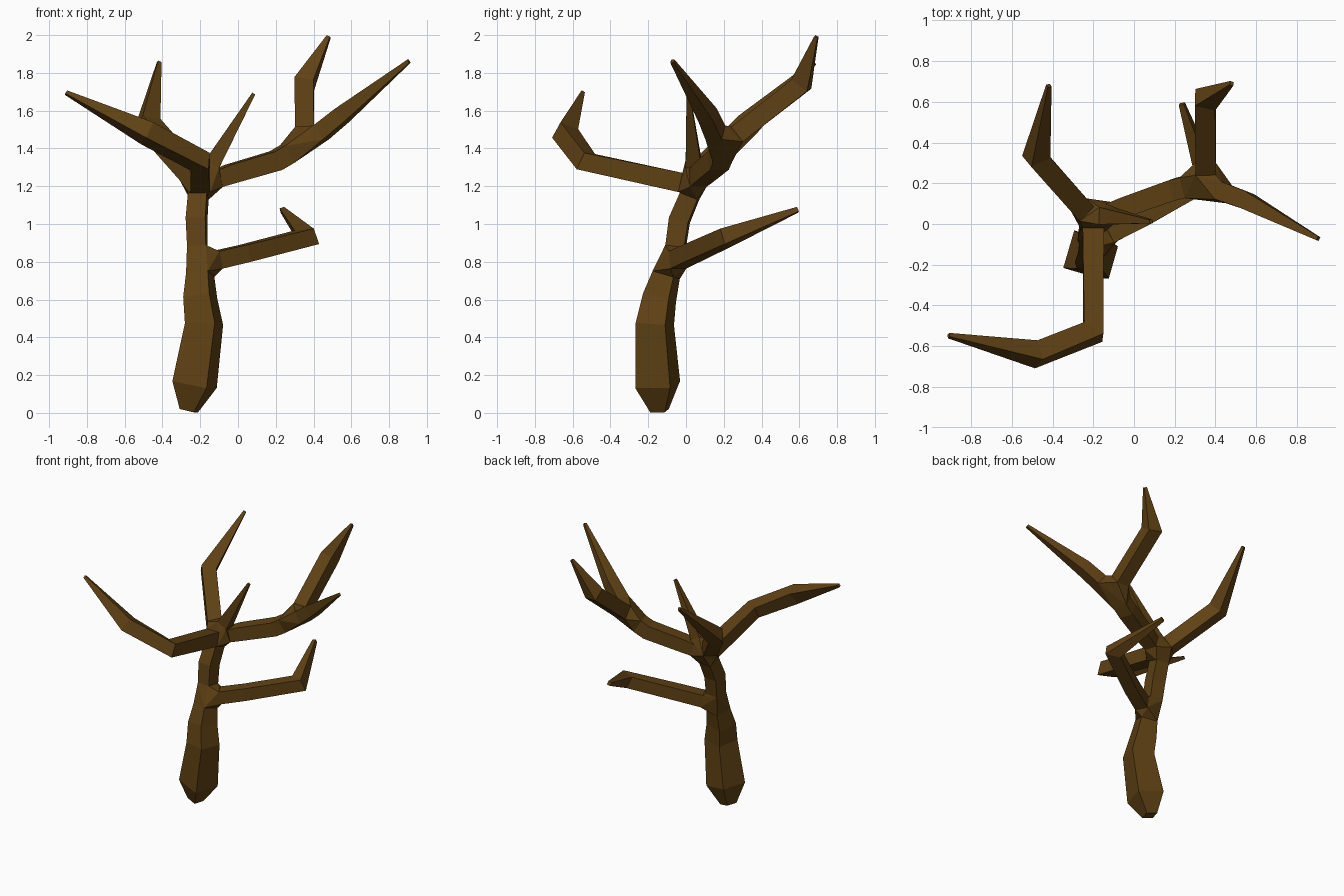
import bpy, bmesh
from mathutils import Vector

if "Cube" in bpy.data.objects:
    bpy.data.objects.remove(bpy.data.objects["Cube"])

bark = bpy.data.materials.new("brown bark")
bark.diffuse_color = (0.115, 0.053, 0.007, 1.0)
bark.use_nodes = True
bark.node_tree.nodes["Principled BSDF"].inputs["Base Color"].default_value = bark.diffuse_color


def finish(bm, name):
    bmesh.ops.recalc_face_normals(bm, faces=bm.faces[:])
    mesh = bpy.data.meshes.new(name)
    bm.to_mesh(mesh)
    bm.free()
    mesh.materials.append(bark)
    bpy.context.collection.objects.link(bpy.data.objects.new(name, mesh))


def limb(name, nodes, up=(0, 0, 1), cap_start=False, cap_end=True):
    """Sweep a mitred square section along nodes (x, y, z, half width)."""
    pts = [Vector(n[:3]) for n in nodes]
    dirs = [(b - a).normalized() for a, b in zip(pts, pts[1:])]
    up = Vector(up)
    rings = []
    for i, p in enumerate(pts):
        d1, d2 = dirs[max(i - 1, 0)], dirs[min(i, len(dirs) - 1)]
        t = (d1 + d2).normalized()
        up = (up - t * up.dot(t)).normalized()
        side = t.cross(up)
        bend = d2 - d1
        stretch = min(1 / t.dot(d1), 1.4) - 1
        ring = []
        for s, u in ((1, 1), (-1, 1), (-1, -1), (1, -1)):
            o = (side * s + up * u) * nodes[i][3]
            if bend.length > 0.01:
                b = bend.normalized()
                o += b * o.dot(b) * stretch
            ring.append(p + o)
        rings.append(ring)
    bm = bmesh.new()
    vs = [[bm.verts.new(c) for c in r] for r in rings]
    for a, b in zip(vs, vs[1:]):
        for k in range(4):
            j = (k + 1) % 4
            bm.faces.new((a[k], a[j], b[j], b[k]))
    if cap_start:
        bm.faces.new(vs[0])
    if cap_end:
        bm.faces.new(vs[-1])
    finish(bm, name)
    return rings


def knot(name, *rings):
    """Convex knuckle of wood joining the ends of several limbs."""
    bm = bmesh.new()
    for r in rings:
        for c in r:
            bm.verts.new(c)
    res = bmesh.ops.convex_hull(bm, input=bm.verts[:])
    loose = {v for v in res["geom_interior"] if isinstance(v, bmesh.types.BMVert)}
    loose |= {v for v in bm.verts if not v.link_faces}
    bmesh.ops.delete(bm, geom=list(loose), context='VERTS')
    finish(bm, name)


# Trunk
lower = limb("lower_trunk", [
    (-0.26, -0.14, 0.012, 0.04), (-0.23, -0.15, 0.15, 0.096),
    (-0.18, -0.165, 0.47, 0.081), (-0.20, -0.14, 0.61, 0.072),
    (-0.20, -0.105, 0.73, 0.06)],
    up=(0.28, 0.96, 0), cap_start=True, cap_end=False)
upper = limb("upper_trunk", [
    (-0.215, -0.055, 0.88, 0.05), (-0.22, -0.035, 1.02, 0.052),
    (-0.21, 0.02, 1.15, 0.05)], up=(0.1, 1, 0), cap_end=False)

# Low branch
low = limb("low_branch", [
    (-0.11, -0.045, 0.81, 0.047), (0.04, 0.03, 0.845, 0.046),
    (0.365, 0.215, 0.93, 0.044), (0.235, 0.59, 1.075, 0.013)])

# Crown branches
front = limb("front_left_branch", [
    (-0.20, -0.03, 1.22, 0.052), (-0.20, -0.53, 1.33, 0.047),
    (-0.48, -0.64, 1.48, 0.05), (-0.91, -0.548, 1.695, 0.01)])
back = limb("back_left_branch", [
    (-0.25, 0.07, 1.27, 0.05), (-0.48, 0.33, 1.53, 0.05),
    (-0.418, 0.68, 1.855, 0.01)])
spike = limb("crown_spike", [
    (-0.135, 0.04, 1.32, 0.042), (0.083, 0.012, 1.69, 0.009)], up=(0, 1, 0))
right = limb("right_branch", [
    (-0.11, 0.06, 1.24, 0.046), (-0.04, 0.085, 1.265, 0.05),
    (0.20, 0.17, 1.335, 0.052), (0.26, 0.185, 1.37, 0.052)], cap_end=False)

# Forked ends of the right branch
fork_back = limb("fork_back_branch", [
    (0.352, 0.27, 1.475, 0.05), (0.35, 0.61, 1.74, 0.05),
    (0.48, 0.69, 1.992, 0.01)])
fork_right = limb("fork_right_branch", [
    (0.44, 0.155, 1.485, 0.046), (0.55, 0.115, 1.575, 0.043),
    (0.905, -0.072, 1.862, 0.01)])

# Joints
knot("low_knot", lower[-1], upper[0], low[0])
knot("crown_knot", upper[-1], front[0], back[0], spike[0], right[0])
knot("fork_knot", right[-1], fork_back[0], fork_right[0])
